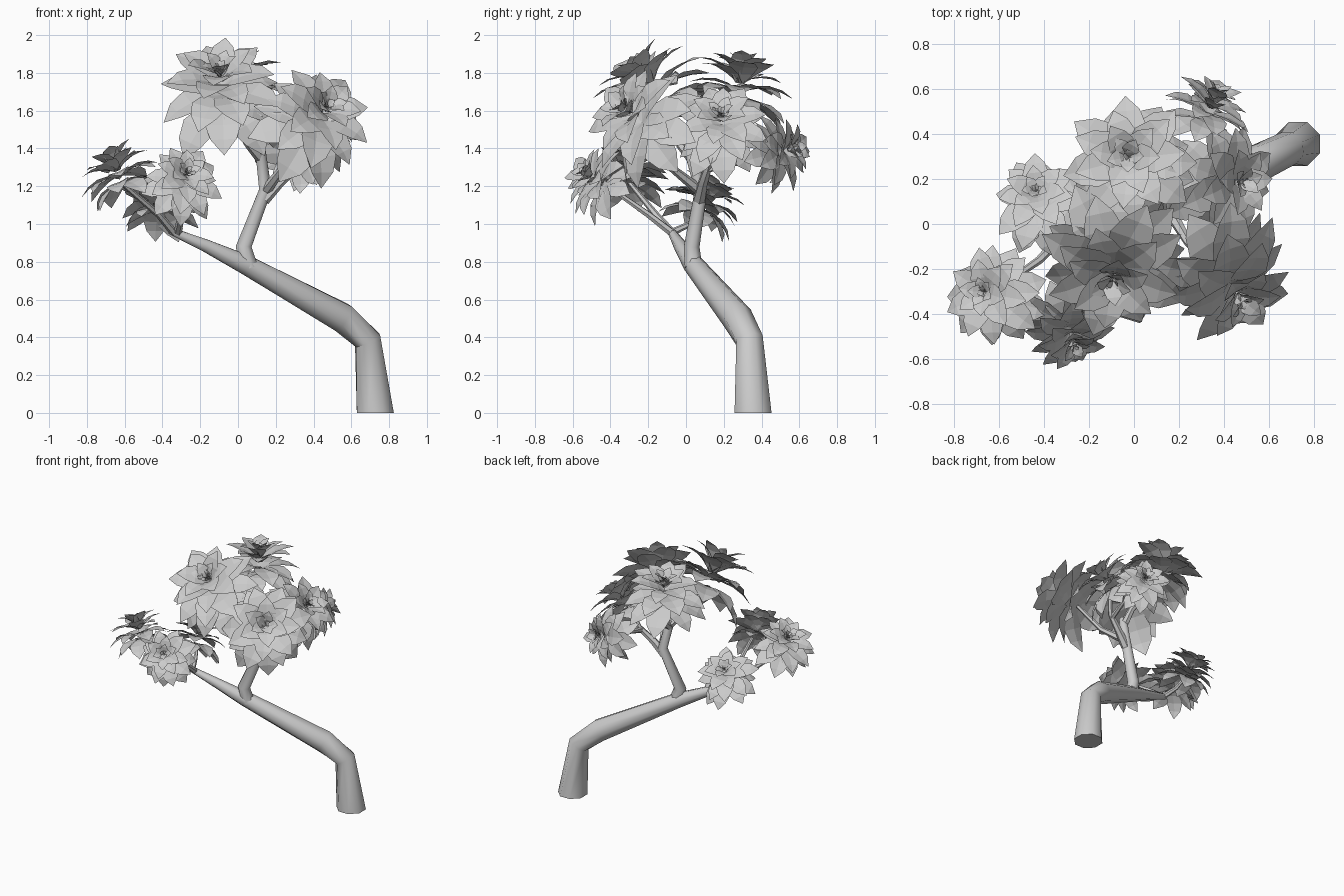
import bpy, bmesh, math, random
from mathutils import Vector, Matrix

if "Cube" in bpy.data.objects:
    bpy.data.objects.remove(bpy.data.objects["Cube"])

random.seed(4)


def finish(bm, name, smooth=False):
    me = bpy.data.meshes.new(name)
    bm.to_mesh(me)
    bm.free()
    ob = bpy.data.objects.new(name, me)
    bpy.context.collection.objects.link(ob)
    for p in me.polygons:
        p.use_smooth = smooth
    return ob


def limb(name, pts, sides=8):
    """Tapered tube through (x, y, z, radius) points."""
    bm = bmesh.new()
    P = [Vector(p[:3]) for p in pts]
    rings = []
    for i, p in enumerate(P):
        a = (p - P[i - 1]).normalized() if i else Vector((0, 0, 0))
        b = (P[i + 1] - p).normalized() if i < len(P) - 1 else Vector((0, 0, 0))
        t = (a + b).normalized()
        if p.z == 0:
            t = Vector((0, 0, 1))
        u = Vector((0, 1, 0))
        u = (u - t * u.dot(t)).normalized()
        v = t.cross(u)
        rings.append([bm.verts.new(p + pts[i][3] * (
            u * math.cos(2 * math.pi * (k + .5) / sides) +
            v * math.sin(2 * math.pi * (k + .5) / sides))) for k in range(sides)])
    for r, s in zip(rings, rings[1:]):
        for k in range(sides):
            j = (k + 1) % sides
            bm.faces.new((r[k], r[j], s[j], s[k]))
    bm.faces.new(rings[0][::-1])
    bm.faces.new(rings[-1])
    bmesh.ops.recalc_face_normals(bm, faces=bm.faces)
    ob = finish(bm, name, True)
    bpy.context.view_layer.objects.active = ob
    ob.select_set(True)
    bpy.ops.object.shade_smooth_by_angle(angle=math.radians(50))
    ob.select_set(False)


def petal(bm, mat, length, width, tilt, curl):
    """Pointed leaf, slightly folded at its midrib and curling outwards."""
    rows, r, h, ang = [], 0.0, 0.0, tilt - curl / 2
    for k, w in enumerate((.3, .75, 1, .72, 0)):
        if k:
            r += math.sin(ang) * length / 4
            h += math.cos(ang) * length / 4
            ang += curl / 3
        hw = w * width / 2
        lift = hw * .12
        row = [(r, 0, h)] if w == 0 else [
            (r - math.cos(ang) * lift, -hw, h + math.sin(ang) * lift),
            (r, 0, h),
            (r - math.cos(ang) * lift, hw, h + math.sin(ang) * lift)]
        rows.append([bm.verts.new(mat @ Vector(c)) for c in row])
    for a, b in zip(rows, rows[1:]):
        for k in range(2):
            if len(b) == 1:
                bm.faces.new((a[k], b[0], a[k + 1]))
            else:
                bm.faces.new((a[k], b[k], b[k + 1], a[k + 1]))


# count, tilt from axis, length, width, height on axis
RINGS = [(8, 115, 1.0, .56, 0), (8, 93, .98, .54, .14), (7, 74, .86, .48, .28),
         (6, 57, .66, .40, .40), (5, 42, .42, .26, .48), (5, 30, .22, .15, .52)]


def rosette(name, base, axis, size):
    bm = bmesh.new()
    frame = Matrix.Translation(base) @ Vector(axis).to_track_quat('Z', 'Y').to_matrix().to_4x4()
    for i, (n, tilt, ln, wd, up) in enumerate(RINGS):
        for k in range(n):
            a = 2 * math.pi * (k + .5 * (i % 2)) / n + random.uniform(-.15, .15)
            m = frame @ Matrix.Translation((0, 0, up * size)) @ Matrix.Rotation(a, 4, 'Z')
            s = size * random.uniform(.9, 1.08)
            petal(bm, m, ln * s, wd * s, math.radians(tilt + random.uniform(-9, 9)), .7)
    finish(bm, name)


# Trunk and branches
limb("trunk", [(.727, .355, 0, .106), (.686, .336, .385, .077), (.55, .27, .505, .084),
               (.04, .04, .785, .056), (-.17, -.03, .885, .036), (-.36, -.08, .965, .02)])
limb("upper_trunk", [(.06, .04, .77, .05), (.03, .03, .88, .045), (.145, .08, 1.18, .036),
                     (.12, .02, 1.38, .03)])
TWIGS = {
    "right_branch": [(.135, .07, 1.13, .035), (.22, .09, 1.22, .027), (.32, .12, 1.31, .02), (.37, .17, 1.48, .015)],
    "front_right_twig": [(.15, .07, 1.18, .03), (.24, -.08, 1.3, .02), (.36, -.2, 1.5, .014)],
    "back_right_twig": [(.3, .11, 1.29, .02), (.34, .3, 1.33, .015), (.33, .46, 1.38, .012)],
    "top_front_twig": [(.12, .03, 1.35, .03), (.06, -.03, 1.42, .024), (-.07, -.12, 1.61, .015)],
    "top_back_twig": [(.12, .03, 1.33, .03), (.12, .12, 1.42, .022), (0, .27, 1.66, .015)],
    "left_twig": [(-.34, -.075, .955, .022), (-.42, -.16, 1.05, .018), (-.62, -.3, 1.22, .012)],
    "left_front_twig": [(-.32, -.07, .95, .022), (-.3, -.2, 1.05, .018), (-.29, -.4, 1.19, .012)],
    "left_back_twig": [(-.34, -.075, .955, .02), (-.38, .02, 1.0, .015), (-.41, .08, 1.07, .012)],
}
for n, p in TWIGS.items():
    limb(n, p, 6)

# Leaf rosettes
for n, b, a, s in [
        ("top_front_leaves", (-.08, -.13, 1.64), (-.06, -.55, .8), .37),
        ("top_back_leaves", (-.01, .27, 1.66), (-.07, .15, .95), .305),
        ("front_right_leaves", (.385, -.2, 1.51), (.4, -.6, .5), .34),
        ("right_leaves", (.37, .19, 1.47), (.62, -.02, .65), .275),
        ("back_right_leaves", (.315, .46, 1.37), (.35, .8, .25), .22),
        ("left_leaves", (-.61, -.32, 1.22), (-.4, .12, .9), .24),
        ("left_front_leaves", (-.305, -.43, 1.2), (.25, -.7, .5), .23),
        ("left_back_leaves", (-.42, .08, 1.08), (-.1, .45, .8), .235)]:
    rosette(n, b, a, s)
